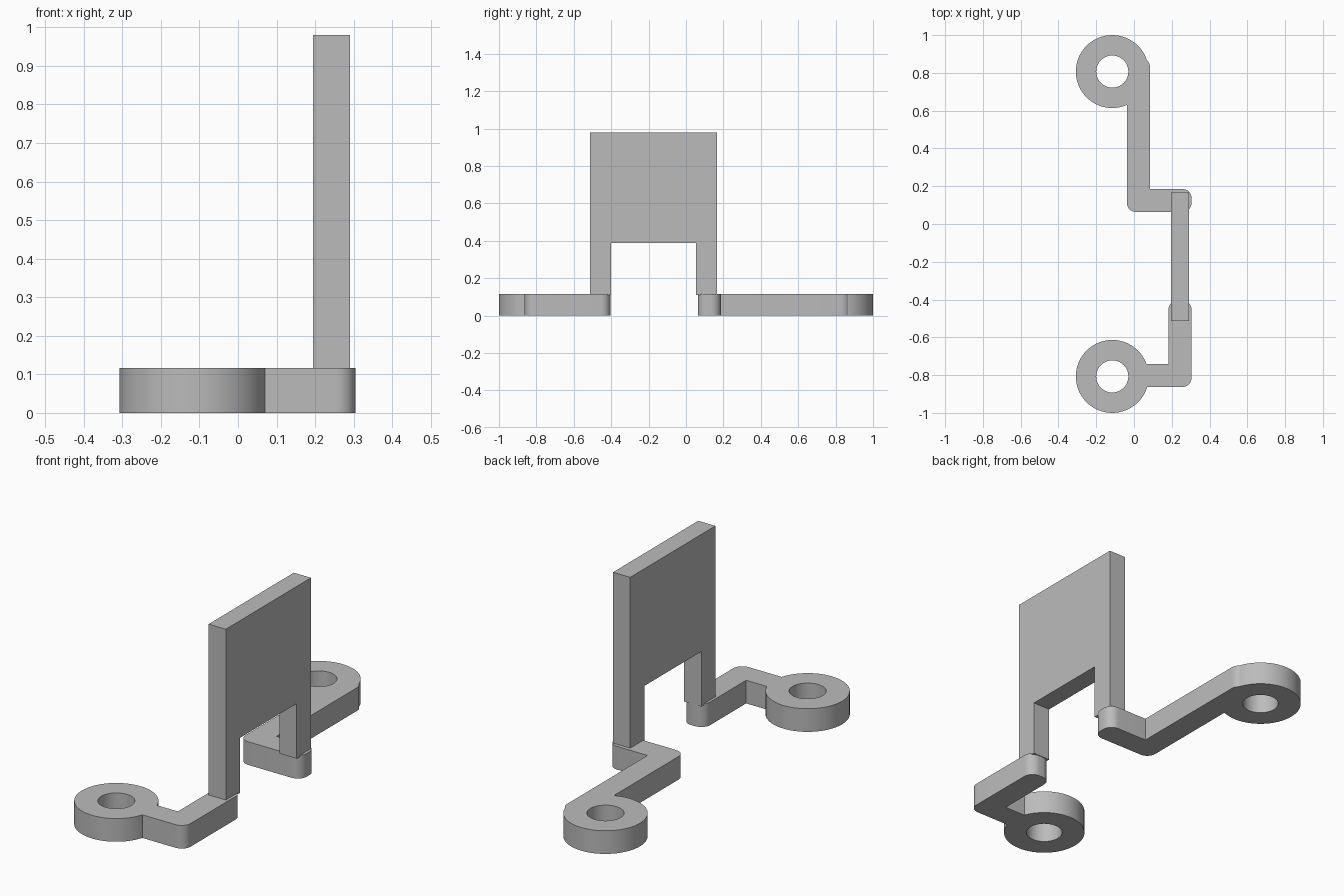
import bpy
import bmesh
from math import cos, sin, pi, radians

cube = bpy.data.objects.get("Cube")
if cube:
    bpy.data.objects.remove(cube, do_unlink=True)

THICK = 0.117
FILLET = 0.05
RING_X, RING_Y, RING_R, HOLE_R = -0.115, 0.807, 0.193, 0.085

grey = bpy.data.materials.new("plain grey")
grey.use_nodes = True
colour = (0.5, 0.5, 0.5, 1)
grey.diffuse_color = colour
grey.node_tree.nodes["Principled BSDF"].inputs["Base Color"].default_value = colour


def prism(name, points, depth):
    """Extrude a closed outline of 3D points along the depth vector."""
    bm = bmesh.new()
    face = bm.faces.new([bm.verts.new(p) for p in points])
    top = bmesh.ops.extrude_face_region(bm, geom=[face])["geom"]
    bmesh.ops.translate(bm, vec=depth,
                        verts=[v for v in top if isinstance(v, bmesh.types.BMVert)])
    bmesh.ops.recalc_face_normals(bm, faces=bm.faces)
    mesh = bpy.data.meshes.new(name)
    bm.to_mesh(mesh)
    bm.free()
    mesh.materials.append(grey)
    obj = bpy.data.objects.new(name, mesh)
    bpy.context.collection.objects.link(obj)
    return obj


def disc(name, y, radius, z, height):
    pts = [(RING_X + radius * cos(2 * pi * i / 64), y + radius * sin(2 * pi * i / 64), z)
           for i in range(64)]
    return prism(name, pts, (0, 0, height))


def rounded_bar(name, x0, x1, y0, y1):
    """Flat bar with four filleted vertical edges."""
    corners = [(x1, y1, -1, -1), (x0, y1, 1, -1), (x0, y0, 1, 1), (x1, y0, -1, 1)]
    pts = []
    for k, (x, y, sx, sy) in enumerate(corners):
        for i in range(9):
            a = (k + i / 8) * pi / 2
            pts.append((x + FILLET * (sx + cos(a)), y + FILLET * (sy + sin(a)), 0))
    return prism(name, pts, (0, 0, THICK))


def combine(target, other, operation):
    mod = target.modifiers.new(operation.lower(), "BOOLEAN")
    mod.operation, mod.object, mod.solver = operation, other, "EXACT"
    bpy.context.view_layer.objects.active = target
    bpy.ops.object.modifier_apply(modifier=mod.name)
    bpy.data.objects.remove(other, do_unlink=True)


def bracket(name, ring_y, bars):
    """Ring joined to an L-shaped arm, with the hole cut through."""
    obj = disc(name, ring_y, RING_R, 0, THICK)
    for bar in bars:
        combine(obj, rounded_bar("arm", *bar), "UNION")
    combine(obj, disc("hole_cutter", ring_y, HOLE_R, -0.1, 0.4), "DIFFERENCE")
    bpy.ops.object.select_all(action="DESELECT")
    obj.select_set(True)
    bpy.context.view_layer.objects.active = obj
    bpy.ops.object.shade_smooth_by_angle(angle=radians(30))


# Two flat ring brackets
bracket("front_bracket", -RING_Y, [(-0.08, 0.305, -0.863, -0.74),
                                   (0.182, 0.305, -0.863, -0.404)])
bracket("back_bracket", RING_Y, [(-0.038, 0.085, 0.063, 0.88),
                                 (-0.038, 0.305, 0.063, 0.186)])

# Upright plate standing on two legs
outline = [(-0.513, 0.11), (-0.401, 0.11), (-0.401, 0.388), (0.053, 0.388),
           (0.053, 0.11), (0.167, 0.11), (0.167, 0.98), (-0.513, 0.98)]
prism("upright_plate", [(0.195, y, z) for y, z in outline], (0.096, 0, 0))
